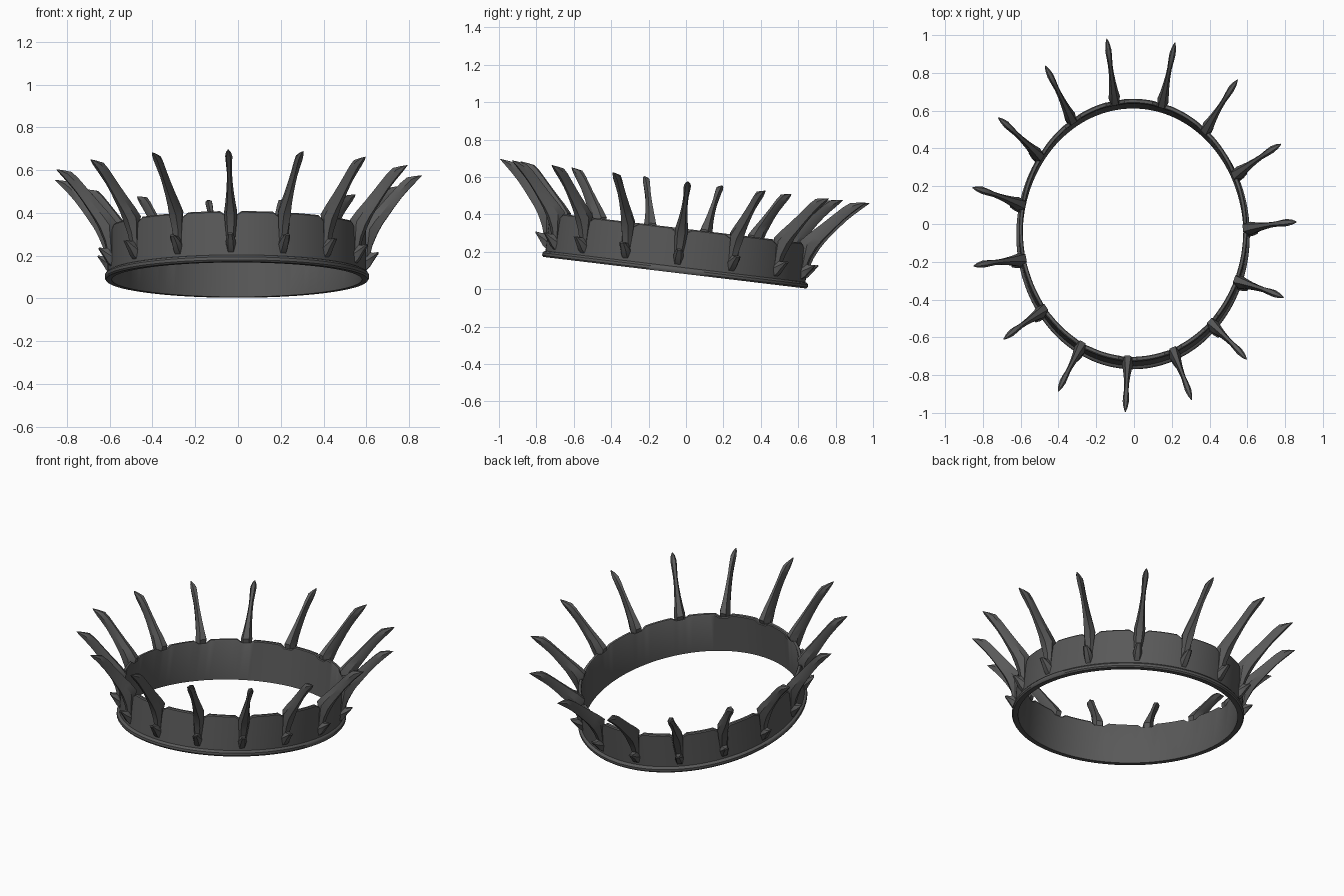
import bpy, bmesh, math
from mathutils import Matrix, Vector

if "Cube" in bpy.data.objects:
    bpy.data.objects.remove(bpy.data.objects["Cube"])

N = 15                      # spikes around the ring
RX, RY, RM = 0.605, 0.70, 0.65   # ellipse radii and their mean
TILT = Matrix.Translation((-0.005, -0.06, 0.088)) @ Matrix.Rotation(-math.radians(6.85), 4, 'X')

mat = bpy.data.materials.new("dark_iron")
mat.diffuse_color = (0.10, 0.10, 0.10, 1)
mat.use_nodes = True
mat.node_tree.nodes["Principled BSDF"].inputs["Base Color"].default_value = mat.diffuse_color


def angle(k):
    """Angle of spike number k; fractions fall between spikes."""
    t = math.radians(-93 + 360 / N * k)
    return t + math.radians(-1 - 1.3 * math.cos(2 * t))


def place(t, off, side, h):
    """Point at angle t, off outward from the band, side along it, height h."""
    r, s = 1 + off / RM, side / RM
    x = r * math.cos(t) - s * math.sin(t)
    y = r * math.sin(t) + s * math.cos(t)
    return TILT @ Vector((RX * x, RY * y, h))


def skin(bm, rings, closed):
    """Join successive rings of vertices with quads, cap the ends if open."""
    n = len(rings[0])
    pairs = list(zip(rings, rings[1:]))
    if closed:
        pairs.append((rings[-1], rings[0]))
    for a, b in pairs:
        for i in range(n):
            j = (i + 1) % n
            bm.faces.new((a[i], a[j], b[j], b[i]))
    if not closed:
        bm.faces.new(rings[0])
        bm.faces.new(rings[-1])


def finish(bm, name, deg):
    bmesh.ops.recalc_face_normals(bm, faces=bm.faces)
    me = bpy.data.meshes.new(name)
    bm.to_mesh(me)
    bm.free()
    me.materials.append(mat)
    ob = bpy.data.objects.new(name, me)
    bpy.context.collection.objects.link(ob)
    bpy.ops.object.select_all(action='DESELECT')
    ob.select_set(True)
    bpy.context.view_layer.objects.active = ob
    bpy.ops.object.shade_smooth_by_angle(angle=math.radians(deg))


def around(name, sections, deg):
    """Loft six-sided sections (out, h, in, h, width) at every spike position."""
    bm = bmesh.new()
    for k in range(N):
        t = angle(k)
        rings = []
        for o, ho, i, hi, w in sections:
            m, hm = (o + i) / 2, (ho + hi) / 2
            pts = [(o, -.28 * w, ho), (o, .28 * w, ho), (m, .5 * w, hm),
                   (i, .28 * w, hi), (i, -.28 * w, hi), (m, -.5 * w, hm)]
            rings.append([bm.verts.new(place(t, *p)) for p in pts])
        skin(bm, rings, False)
    finish(bm, name, deg)


# band with a bead along the bottom and a top edge that dips at each spike
bm = bmesh.new()
rings = []
STEPS = 10
for s in range(N * STEPS):
    f = s % STEPS
    top = 0.222 if f in (0, 1, STEPS - 1) else 0.240
    prof = [(-.022, 0), (.008, 0), (.014, .008), (.014, .022), (.008, .030), (0, .033),
            (0, top - .006), (-.005, top), (-.019, top), (-.023, top - .006)]
    rings.append([bm.verts.new(place(angle(s / STEPS), o, 0, h)) for o, h in prof])
skin(bm, rings, True)
finish(bm, "crown_band", 35)

# long spikes: broad foot clasping the band, thin neck, flared pointed tip
around("spikes", [
    (.010, .085, -.008, .105, .040),
    (.032, .165, -.012, .190, .058),
    (.058, .222, -.026, .248, .066),
    (.082, .262, .012, .292, .050),
    (.110, .300, .055, .335, .038),
    (.145, .347, .098, .380, .029),
    (.178, .388, .138, .422, .026),
    (.212, .425, .172, .456, .032),
    (.245, .458, .205, .482, .036),
    (.268, .480, .245, .489, .024),
    (.281, .492, .279, .493, .005),
], 30)

# small hooked horns under each spike
around("lower_horns", [
    (-.008, .040, -.008, .125, .050),
    (.018, .062, .012, .130, .050),
    (.038, .092, .034, .126, .044),
    (.062, .124, .060, .131, .028),
], 25)
